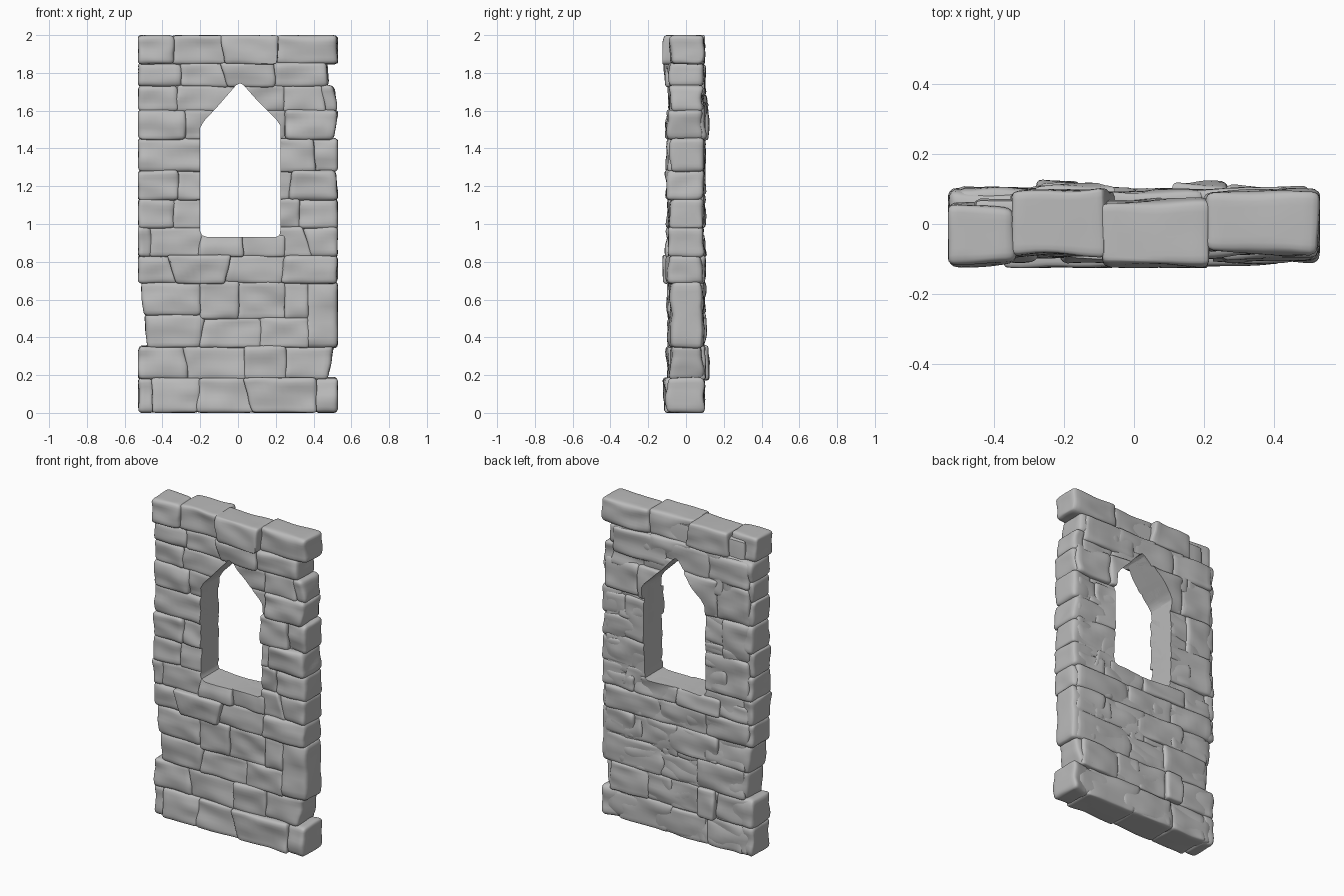
import bpy
import bmesh
import math
import random
from mathutils import Vector, noise

random.seed(7)
HALF_WIDTH, HEIGHT = 0.53, 2.0
L, R = -HALF_WIDTH, HALF_WIDTH

default_cube = bpy.data.objects.get("Cube")
if default_cube:
    bpy.data.objects.remove(default_cube, do_unlink=True)

stone_grey = bpy.data.materials.new("stone grey")
stone_grey.use_nodes = True
stone_grey.diffuse_color = (0.5, 0.5, 0.5, 1)
stone_grey.node_tree.nodes["Principled BSDF"].inputs["Base Color"].default_value = (0.5, 0.5, 0.5, 1)


def add_object(name, bm):
    bmesh.ops.recalc_face_normals(bm, faces=bm.faces)
    mesh = bpy.data.meshes.new(name)
    bm.to_mesh(mesh)
    bm.free()
    mesh.materials.append(stone_grey)
    obj = bpy.data.objects.new(name, mesh)
    bpy.context.collection.objects.link(obj)
    return obj


def clamp(value, low, high):
    return max(low, min(high, value))


# Pointed window opening, as a prism through the wall
outline = [(-0.2, 0.96), (-0.19, 0.94), (-0.16, 0.93), (0.2, 0.93), (0.22, 0.94),
           (0.225, 0.97), (0.225, 1.52), (0.205, 1.55), (0.105, 1.65), (0.03, 1.735),
           (0.01, 1.745), (-0.01, 1.735), (-0.11, 1.62), (-0.18, 1.545), (-0.2, 1.51)]
bm = bmesh.new()
face = bm.faces.new([bm.verts.new((x, -0.4, z)) for x, z in outline])
extruded = bmesh.ops.extrude_face_region(bm, geom=[face])["geom"]
bmesh.ops.translate(bm, vec=(0, 0.8, 0),
                    verts=[v for v in extruded if isinstance(v, bmesh.types.BMVert)])
cutter = add_object("window_cutter", bm)
cutter.hide_render = True


def cut_window(obj):
    mod = obj.modifiers.new("window", "BOOLEAN")
    mod.operation = "DIFFERENCE"
    mod.solver = "EXACT"
    mod.object = cutter
    bpy.context.view_layer.objects.active = obj
    bpy.ops.object.modifier_apply(modifier=mod.name)


def rounded(u, size, radius):
    """Spread grid lines towards the ends; return position and its inner anchor."""
    p = size * u * (1.5 - 0.5 * u * u)
    return p, clamp(p, radius - size, size - radius)


def stone(name, left, right, z0, z1, front, back, rough=0.014):
    """Worn block; left and right are (bottom x, top x)."""
    overlap = 0.006
    at_end = min(left) < -0.47 or max(right) > 0.46
    radius = 0.026 if at_end else 0.018
    left = [max(x - overlap, L) for x in left]
    right = [min(x + overlap, R) for x in right]
    z0, z1 = max(z0 - overlap, 0), min(z1 + overlap, HEIGHT)
    half = Vector(((sum(right) - sum(left)) / 4, (back - front) / 2, (z1 - z0) / 2))
    tilt_x, tilt_z = random.uniform(-0.007, 0.007), random.uniform(-0.006, 0.006)
    seed = Vector((random.random(), random.random(), random.random())) * 20

    bm = bmesh.new()
    bmesh.ops.create_cube(bm, size=2)
    bmesh.ops.subdivide_edges(bm, edges=bm.edges, cuts=11, use_grid_fill=True)
    for v in bm.verts:
        pairs = [rounded(v.co[i], half[i], radius) for i in range(3)]
        inner = Vector([p[1] for p in pairs])
        offset = Vector([p[0] for p in pairs]) - inner
        p = inner + offset.normalized() * radius
        # Lean the ends, tilt the face and roughen the surface
        t, s = (p.z / half.z + 1) / 2, (p.x / half.x + 1) / 2
        x_left = left[0] + (left[1] - left[0]) * t
        x_right = right[0] + (right[1] - right[0]) * t
        side = p.y / half.y
        y = (front + back) / 2 + p.y + side * (tilt_x * (2 * s - 1) + tilt_z * (2 * t - 1))
        pos = Vector((x_left + (x_right - x_left) * s, y, (z0 + z1) / 2 + p.z))
        wobble = noise.noise_vector(Vector((pos.x * 7, pos.y * 8, pos.z * 13)) + seed)
        pos += Vector((wobble.x * 0.6, wobble.y, wobble.z * 0.4)) * rough
        v.co = (clamp(pos.x, L, R), clamp(pos.y, -0.125, 0.13), clamp(pos.z, 0, HEIGHT))
    obj = add_object(name, bm)
    if (max(right) > -0.22 and min(left) < 0.24) and z1 > 0.91 and z0 < 1.76:
        cut_window(obj)
    bpy.ops.object.select_all(action="DESELECT")
    obj.select_set(True)
    bpy.context.view_layer.objects.active = obj
    bpy.ops.object.shade_smooth_by_angle(angle=math.radians(38))


def course(name, z0, z1, joints, fronts, backs):
    """Row of stones between joints; a joint is x, or (bottom x, top x) if it leans."""
    joints = [j if isinstance(j, tuple) else (j, j) for j in joints]
    for i, (front, back) in enumerate(zip(fronts, backs)):
        stone(f"{name}_stone_{i + 1}", joints[i], joints[i + 1], z0, z1, front, back)


def front_course(name, z0, z1, joints, fronts):
    course(name, z0, z1, joints, fronts, [0.09] * len(fronts))


# Solid courses below the window
front_course("base", 0, 0.18, [L, -0.45, (-0.22, -0.2), (0.08, 0.03), 0.41, R],
             [-0.09, -0.11, -0.105, -0.115, -0.1])
front_course("second", 0.18, 0.35, [L, (-0.26, -0.29), 0.04, 0.25, (0.47, 0.5)],
             [-0.09, -0.085, -0.1, -0.085])
front_course("third_left", 0.35, 0.52, [(-0.48, -0.485), (-0.2, -0.18)], [-0.09])
front_course("fourth_left", 0.52, 0.69, [(-0.49, -0.51), -0.2], [-0.095])
front_course("third", 0.35, 0.5, [(-0.2, -0.18), 0.12, 0.37], [-0.085, -0.095])
front_course("fourth", 0.5, 0.69, [-0.2, 0.0, 0.25, 0.37], [-0.095, -0.085, -0.09])
front_course("tall_end", 0.35, 0.69, [0.36, R], [-0.085])
front_course("fifth", 0.69, 0.83, [L, (-0.32, -0.37), (-0.08, -0.04), (0.23, 0.25), 0.52],
             [-0.09, -0.12, -0.09, -0.1])
front_course("sill", 0.83, 0.94, [-0.2, 0.02, 0.25], [-0.105, -0.09])

# Left jamb, on the -x side
front_course("jamb_a_foot", 0.83, 0.98, [L, -0.46, -0.19], [-0.1, -0.09])
front_course("jamb_a_low", 0.98, 1.13, [L, -0.34, -0.18], [-0.1, -0.085])
front_course("jamb_a_mid", 1.13, 1.28, [L, -0.32, -0.18], [-0.105, -0.09])
front_course("jamb_a_upper", 1.28, 1.45, [L, -0.18], [-0.09])
front_course("jamb_a_head", 1.45, 1.6, [L, -0.28, -0.1], [-0.1, -0.085])

# Right jamb, on the +x side
front_course("jamb_b_foot", 0.83, 0.98, [0.22, (0.39, 0.34), R], [-0.09, -0.09])
front_course("jamb_b_low", 0.98, 1.13, [0.2, 0.32, R], [-0.085, -0.085])
front_course("jamb_b_mid", 1.13, 1.28, [0.2, (0.27, 0.29), (R, 0.51)], [-0.08, -0.105])
front_course("jamb_b_upper", 1.28, 1.45, [0.2, (0.41, 0.39), R], [-0.1, -0.08])
front_course("jamb_b_head", 1.45, 1.6, [0.12, 0.25, (0.5, R)], [-0.085, -0.1])

# Stones around the pointed head
front_course("arch_low", 1.6, 1.73, [L, -0.32, 0.0, 0.24, (0.46, 0.44), (R, 0.5)],
             [-0.09, -0.085, -0.09, -0.085, -0.09])
front_course("arch_high", 1.73, 1.85, [L, -0.3, (-0.05, -0.09), 0.19, 0.47],
             [-0.09, -0.085, -0.11, -0.09])
course("top", 1.85, HEIGHT, [L, -0.345, (-0.06, -0.09), (0.2, 0.21), R],
       [-0.115, -0.085, -0.12, -0.08], [0.06, 0.095, 0.065, 0.095])

# Facing stones on the back, with their own joints
back_rows = [
    ("base", 0.01, 0.17, [-0.5, -0.2, 0.15, 0.5], [0.09, 0.095, 0.085]),
    ("second", 0.18, 0.35, [-0.5, -0.27, -0.16, 0.2, 0.46], [0.09, 0.12, 0.095, 0.1]),
    ("third", 0.35, 0.53, [-0.46, -0.15, 0.1, 0.5], [0.1, 0.09, 0.095]),
    ("fourth", 0.53, 0.69, [-0.47, -0.28, 0.05, 0.3, 0.5], [0.09, 0.1, 0.09, 0.095]),
    ("fifth", 0.69, 0.83, [-0.5, -0.2, 0.12, 0.5], [0.1, 0.095, 0.1]),
    ("sill", 0.83, 0.93, [-0.5, -0.3, 0.0, 0.3, 0.5], [0.095, 0.1, 0.09, 0.095]),
    ("jamb_a_low", 0.98, 1.22, [-0.5, -0.18], [0.098]),
    ("jamb_b_low", 0.93, 1.16, [0.2, 0.5], [0.095]),
    ("jamb_a_upper", 1.22, 1.45, [-0.5, -0.32, -0.18], [0.1, 0.09]),
    ("jamb_b_upper", 1.16, 1.42, [0.2, 0.36, 0.5], [0.098, 0.09]),
    ("head_a", 1.45, 1.68, [-0.5, -0.28, -0.05], [0.095, 0.105]),
    ("head_b", 1.45, 1.64, [0.05, 0.26, 0.5], [0.12, 0.105]),
    ("arch", 1.68, 1.84, [-0.5, -0.22, 0.08, 0.44], [0.1, 0.09, 0.098]),
]
for name, z0, z1, joints, backs in back_rows:
    course("back_" + name, z0, z1, joints, [0.0] * len(backs), backs)

# Mortar core closing the joints
stone("mortar_core", (-0.45, -0.45), (0.44, 0.44), 0.03, 1.96, -0.07, 0.065, 0.0)

bpy.data.objects.remove(cutter, do_unlink=True)
